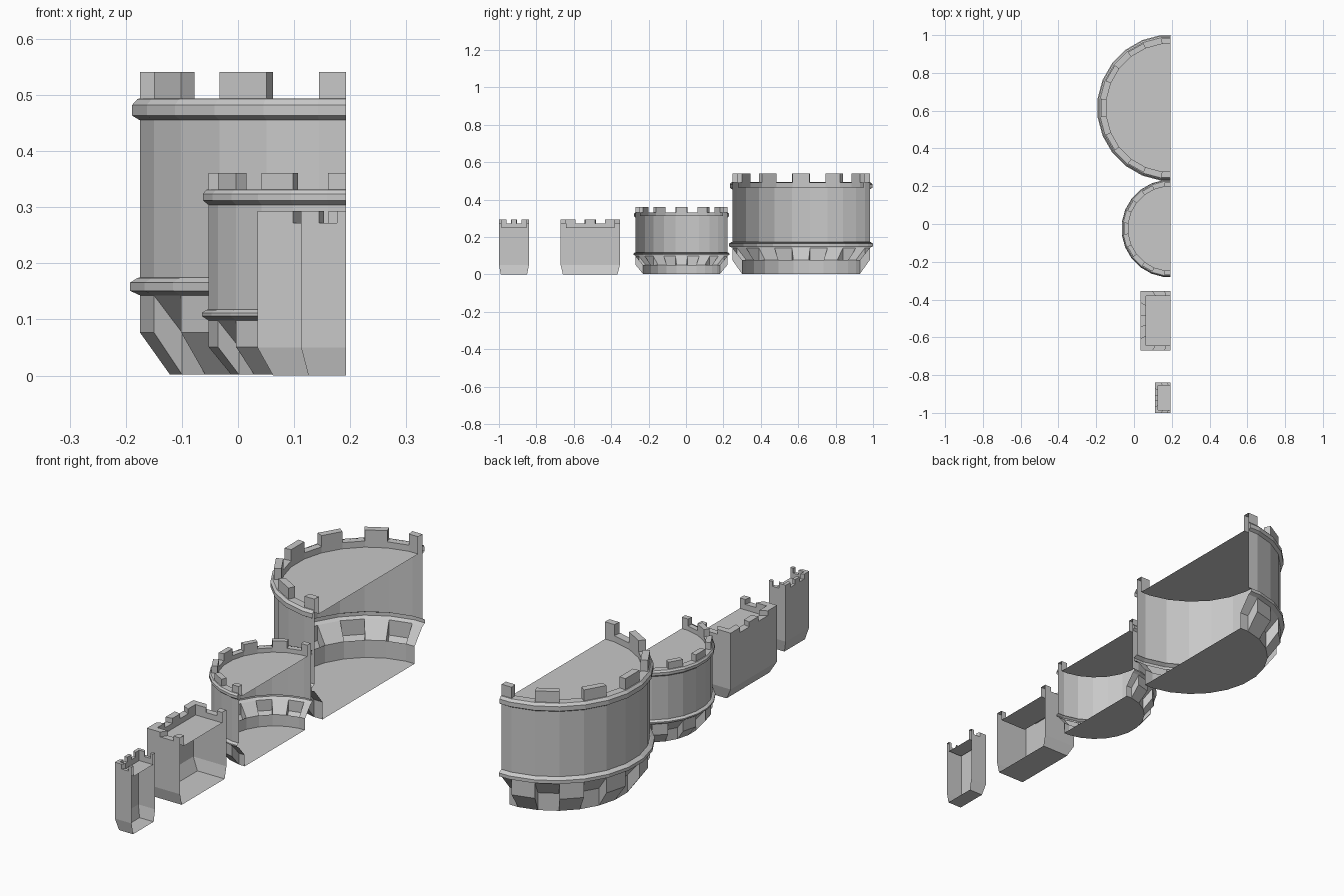
import bpy, bmesh
from math import sin, cos, radians
from mathutils import Vector

cube = bpy.data.objects.get("Cube")
if cube:
    bpy.data.objects.remove(cube)

CUT = 0.1925  # plane of the open side

stone = bpy.data.materials.new("grey_stone")
stone.use_nodes = True
GREY = (0.58, 0.58, 0.58, 1)
stone.diffuse_color = GREY
stone.node_tree.nodes["Principled BSDF"].inputs["Base Color"].default_value = GREY


class Part:
    """Collects faces, each turned away from a reference point."""

    def __init__(self, name):
        self.name, self.bm = name, bmesh.new()

    def face(self, points, ref):
        f = self.bm.faces.new([self.bm.verts.new(p) for p in points])
        f.normal_update()
        if f.normal.dot(f.calc_center_median() - Vector(ref)) < 0:
            f.normal_flip()

    def finish(self):
        bmesh.ops.remove_doubles(self.bm, verts=self.bm.verts, dist=0.0001)
        mesh = bpy.data.meshes.new(self.name)
        self.bm.to_mesh(mesh)
        self.bm.free()
        mesh.materials.append(stone)
        bpy.context.collection.objects.link(bpy.data.objects.new(self.name, mesh))


def at(path, z):
    return [Vector((x, y, z)) for x, y in path]


def band(part, levels, cy):
    """Skin between successive (path, z) levels."""
    for (p0, z0), (p1, z1) in zip(levels, levels[1:]):
        a, b = at(p0, z0), at(p1, z1)
        for i in range(len(a) - 1):
            part.face([a[i], a[i + 1], b[i + 1], b[i]], (CUT, cy, (z0 + z1) / 2))


def crown(name, outer, inner, solid, roof_z, sill_z, top_z, cy):
    """Sunken roof, parapet ledge and merlons on the chosen segments."""
    roof = Part(name + "_roof")
    roof.face(at(inner, roof_z), (CUT, cy, 0))
    roof.finish()

    part = Part(name + "_battlements")
    count = len(outer) - 1
    low_o, low_i = at(outer, sill_z), at(inner, sill_z)
    top_o, top_i, foot = at(outer, top_z), at(inner, top_z), at(inner, roof_z)
    for i in range(count):
        j = i + 1
        mid = (low_o[i] + low_o[j] + low_i[i] + low_i[j]) / 4
        part.face([low_i[i], low_i[j], foot[j], foot[i]], mid)
        if not solid[i]:
            part.face([low_o[i], low_o[j], low_i[j], low_i[i]], (CUT, cy, 0))
            continue
        part.face([top_o[i], top_o[j], top_i[j], top_i[i]], mid)
        part.face([low_o[i], low_o[j], top_o[j], top_o[i]], mid)
        part.face([low_i[i], low_i[j], top_i[j], top_i[i]], mid)
        for k, n in ((i, i - 1), (j, j)):
            if 0 <= n < count and not solid[n]:
                part.face([low_o[k], low_i[k], top_i[k], top_o[k]], mid)
    part.finish()


def arc(cy, apothem):
    """Half of a 24-sided outline, ending mid-side on the cut."""
    path = []
    for d in [0] + [7.5 + 15 * k for k in range(12)] + [180]:
        r = apothem if d in (0, 180) else apothem / cos(radians(7.5))
        path.append((CUT - r * sin(radians(d)), cy - r * cos(radians(d))))
    return path


def tower(name, cy, wall, rims, inside, foot, mid_z, low, high, top_z):
    """low and high are the bottom and top heights of the two mouldings."""
    w, f, lip = arc(cy, wall), arc(cy, foot), arc(cy, wall + 0.004)
    sill = high[1]

    # Upright wall between the two mouldings
    part = Part(name + "_wall")
    band(part, [(w, low[1]), (w, sill)], cy)
    part.finish()

    # Bevelled mouldings with a flat ledge on top
    for label, (z0, z1), rim in (("lower", low, rims[0]), ("upper", high, rims[1])):
        part = Part(f"{name}_{label}_ring")
        o = arc(cy, rim)
        band(part, [(w, z0), (o, z0 + 0.008), (o, z0 + (z1 - z0) * 0.72), (lip, z1)], cy)
        band(part, [(lip, z1), (w, z1 + 0.0005)], cy)
        part.finish()

    # Base of alternating corbel blocks and recesses around a plain inner wall
    part = Part(name + "_corbel_base")
    top, out_mid = at(w, low[0]), at(w, mid_z)
    in_mid, bottom = at(f, mid_z), at(f, 0.002)
    for i in range(len(w) - 1):
        j = i + 1
        ref = (CUT, cy, mid_z)
        part.face([in_mid[i], in_mid[j], bottom[j], bottom[i]], ref)
        if i % 2 == 0:
            part.face([top[i], top[j], in_mid[j], in_mid[i]], ref)
            continue
        part.face([top[i], top[j], out_mid[j], out_mid[i]], ref)
        part.face([out_mid[i], out_mid[j], bottom[j], bottom[i]], ref)
        for k in (i, j):
            centre = (in_mid[i] + in_mid[j]) / 2
            part.face([top[k], out_mid[k], bottom[k], in_mid[k]], centre)
    part.face(bottom, (CUT, cy, mid_z))
    part.finish()

    solid = [i % 2 == 0 for i in range(len(w) - 1)]
    drop = (sill - high[0]) * 0.7
    crown(name, w, arc(cy, inside), solid, sill - drop, sill, top_z, cy)


def keep(name, cy, outer_half, inner_half, foot_half):
    steps = [-1, -0.6, -0.2, 0.2, 0.6, 1]
    unit = [(0, -1), (-0.2, -1), (-0.6, -1)]
    unit += [(-1, v) for v in steps]
    unit += [(-0.6, 1), (-0.2, 1), (0, 1)]

    def outline(half):
        return [(CUT + half[0] * u, cy + half[1] * v) for u, v in unit]

    # Wall with a tapered foot, and floor
    o, f = outline(outer_half), outline(foot_half)
    part = Part(name + "_walls")
    band(part, [(f, 0), (o, 0.05), (o, 0.272)], cy)
    part.face(at(f, 0), (CUT, cy, 0.1))
    part.finish()

    half = [True, False, True]
    solid = half + [True, False, True, False, True] + half[::-1]
    crown(name, o, outline(inner_half), solid, 0.248, 0.272, 0.293, cy)


tower("large_tower", 0.615, 0.3675, (0.385, 0.381), 0.338, 0.314, 0.077,
      (0.143, 0.174), (0.455, 0.493), 0.541)
tower("medium_tower", -0.024, 0.245, (0.257, 0.255), 0.222, 0.205, 0.051,
      (0.098, 0.117), (0.304, 0.331), 0.361)
keep("square_keep", -0.512, (0.158, 0.158), (0.128, 0.13), (0.13, 0.146))
keep("small_keep", -0.92, (0.08, 0.08), (0.066, 0.066), (0.067, 0.07))
